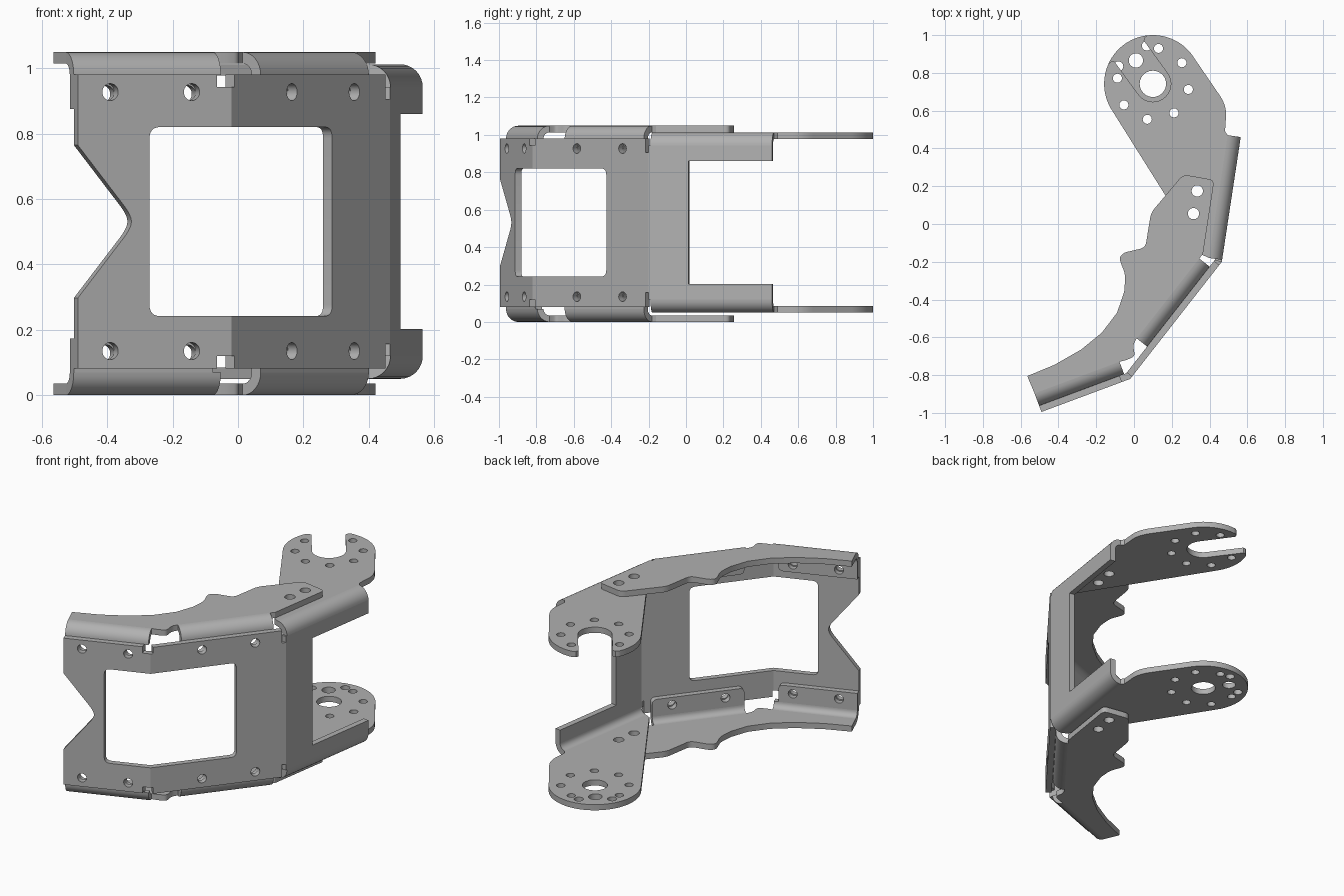
import bpy
import bmesh
from math import cos, sin, radians, pi
from mathutils import Matrix, Vector

if "Cube" in bpy.data.objects:
    bpy.data.objects.remove(bpy.data.objects["Cube"], do_unlink=True)

THICK = 0.035          # sheet thickness
RADIUS = 0.07          # outer bend radius
PANEL_MID = 0.531      # mid height of the bent panel
FLANGE_MID = 0.5245    # mid height of the side plates
UP = Vector((0, 0, 1))

metal = bpy.data.materials.new("grey_metal")
metal.use_nodes = True
metal.diffuse_color = (0.44, 0.44, 0.44, 1)
metal.node_tree.nodes["Principled BSDF"].inputs["Base Color"].default_value = metal.diffuse_color
parts = []


def add_object(name, mesh):
    mesh.materials.clear()
    mesh.materials.append(metal)
    obj = bpy.data.objects.new(name, mesh)
    bpy.context.collection.objects.link(obj)
    parts.append(obj)
    return obj


def fillet(points, steps=6):
    """Round every corner that carries a third value, its radius."""
    out = []
    for i, point in enumerate(points):
        here = Vector(point[:2])
        if len(point) < 3:
            out.append(here)
            continue
        before = Vector(points[i - 1][:2]) - here
        after = Vector(points[(i + 1) % len(points)][:2]) - here
        a = here + before.normalized() * min(point[2], before.length / 2)
        b = here + after.normalized() * min(point[2], after.length / 2)
        for k in range(steps + 1):
            t = k / steps
            out.append(a * (1 - t) ** 2 + here * 2 * t * (1 - t) + b * t * t)
    return out


def polar(centre, radius, angle):
    a = radians(angle)
    return (centre[0] + radius * cos(a), centre[1] + radius * sin(a))


def arc(centre, radius, start, end, steps=24):
    return [polar(centre, radius, start + (end - start) * k / steps) for k in range(steps + 1)]


def circle(x, y, radius):
    return arc((x, y), radius, 0, 345, 23)


def sheet(name, outline, holes, matrix):
    """Flat sheet cut from an outline and holes, centred on its plane."""
    curve = bpy.data.curves.new(name, "CURVE")
    curve.dimensions = "2D"
    curve.fill_mode = "BOTH"
    curve.extrude = THICK / 2
    for loop in [fillet(outline)] + holes:
        spline = curve.splines.new("POLY")
        spline.points.add(len(loop) - 1)
        for p, co in zip(spline.points, loop):
            p.co = (co[0], co[1], 0, 1)
        spline.use_cyclic_u = True
    temp = bpy.data.objects.new(name + "_outline", curve)
    bpy.context.collection.objects.link(temp)
    graph = bpy.context.evaluated_depsgraph_get()
    mesh = bpy.data.meshes.new_from_object(temp.evaluated_get(graph))
    bpy.data.objects.remove(temp, do_unlink=True)
    bpy.data.curves.remove(curve)
    bm = bmesh.new()
    bm.from_mesh(mesh)
    bmesh.ops.remove_doubles(bm, verts=bm.verts, dist=0.0001)
    bmesh.ops.recalc_face_normals(bm, faces=bm.faces)
    bm.to_mesh(mesh)
    bm.free()
    mesh.transform(matrix)
    return add_object(name, mesh)


class Wall:
    """One straight stretch of the bent panel, seen along its outer face."""

    def __init__(self, start, end):
        self.start = Vector((*start, 0))
        run = Vector((*end, 0)) - self.start
        self.length = run.length
        self.along = run.normalized()
        self.inward = UP.cross(self.along)

    def at(self, s, depth, z=0):
        return self.start + self.along * s + self.inward * depth + UP * z

    def flat(self, depth):
        m = Matrix((self.along, UP, -self.inward)).transposed().to_4x4()
        m.translation = self.at(0, depth + THICK / 2)
        return m

    def bend(self, name, s0, s1, depth, top):
        """Quarter-round bend from this wall into a horizontal plate."""
        bm = bmesh.new()
        ring = []
        for r, order in ((RADIUS, range(9)), (RADIUS - THICK, range(8, -1, -1))):
            for k in order:
                a = k / 8 * pi / 2
                ring.append(bm.verts.new(self.at(s0, depth + RADIUS - r * cos(a),
                                                 top - RADIUS + r * sin(a))))
        face = bm.faces.new(ring)
        moved = bmesh.ops.extrude_face_region(bm, geom=[face], use_keep_orig=True)["geom"]
        verts = [v for v in moved if isinstance(v, bmesh.types.BMVert)]
        bmesh.ops.translate(bm, verts=verts, vec=self.along * (s1 - s0))
        bmesh.ops.recalc_face_normals(bm, faces=bm.faces)
        mesh = bpy.data.meshes.new(name)
        bm.to_mesh(mesh)
        bm.free()
        return add_object(name, mesh)


def mirrored(obj, mid):
    """Copy an upper part to the lower side."""
    mesh = obj.data.copy()
    mesh.transform(Matrix.Translation((0, 0, 2 * mid)) @ Matrix.Diagonal((1, 1, -1, 1)))
    mesh.flip_normals()
    add_object(obj.name.replace("upper", "lower"), mesh)


def both(half, mid=PANEL_MID):
    """Complete an outline from its upper half."""
    return half + [(p[0], 2 * mid - p[1], *p[2:]) for p in reversed(half)]


corners = [(-0.49, -0.995), (-0.02, -0.82), (0.465, -0.2), (0.565, 0.46)]
front, middle, rear = [Wall(a, b) for a, b in zip(corners, corners[1:])]
TOP, SILL, HOLE_Z = 0.981, 0.82, 0.927


def screw_holes(spots, z, r=0.026):
    return [circle(s, z, r) for s in spots]


# Bent panel: front wall with V notch, middle wall, rear wall with open back
front_holes, middle_holes = (0.106, 0.372), (0.3, 0.61)
low = 2 * PANEL_MID - HOLE_Z
end = front.length
sheet("front_wall",
      both([(0.175, 0.55, 0.04), (0, 0.765), (0, TOP), (0.455, TOP), (0.455, 0.942),
            (end, 0.942), (end, SILL), (0.234, SILL, 0.035)]),
      screw_holes(front_holes, HOLE_Z) + screw_holes(front_holes, low), front.flat(0))
end = middle.length
sheet("middle_wall",
      both([(0.5, SILL, 0.035), (0, SILL), (0, 0.942), (0.015, 0.942), (0.015, TOP),
            (0.765, TOP), (0.765, 0.905), (end, 0.905)]),
      screw_holes(middle_holes, HOLE_Z) + screw_holes(middle_holes, low), middle.flat(0))
end = rear.length
ARM_TOP = 1.012
sheet("rear_wall",
      both([(0.215, 0.86), (end, 0.86), (end, ARM_TOP - RADIUS), (0, ARM_TOP - RADIUS)]),
      [], rear.flat(0))
mirrored(rear.bend("upper_arm_bend", 0.01, end, 0, ARM_TOP), PANEL_MID)

# Arms: the upper one has an open slot, the lower one a full disc
hub = (0.1, 0.742)
ROUND, SLOT, AXIS = 0.258, 0.095, 126
side = [rear.at(0.01, RADIUS)[:2], rear.at(end, RADIUS)[:2],
        (0.482, 0.49), (0.485, 0.54), (0.49, 0.59, 0.03), (0.475, 0.65, 0.04)]
root = [(0.365, -0.165)]
slotted = (arc(hub, ROUND, 31, AXIS - 30)
           + [polar(hub, 0.25, AXIS - 26), polar(hub, 0.235, AXIS - 24)]
           + arc(hub, SLOT, AXIS - 90, AXIS - 270)
           + [polar(hub, 0.235, AXIS + 24), polar(hub, 0.25, AXIS + 26)]
           + arc(hub, ROUND, AXIS + 30, 211))
ring = [circle(*polar(hub, 0.19, AXIS + 45 * k), 0.024) for k in range(1, 8)]
bolts = [circle(0.335, 0.175, 0.03), circle(0.315, 0.055, 0.03)]
disc_holes = [circle(*hub, 0.07), circle(*polar(hub, 0.153, AXIS), 0.038)]
disc_holes += [circle(*polar(hub, 0.205, AXIS + turn), 0.026) for turn in (-27, 27)]


def level(z):
    return Matrix.Translation((0, 0, z))


arm_z = ARM_TOP - THICK / 2
sheet("upper_arm", side + slotted + root, ring + bolts, level(arm_z))
sheet("lower_arm", side + arc(hub, ROUND, 31, 211, 48) + root, ring + bolts + disc_holes,
      level(2 * PANEL_MID - arm_z))

# Side plates: curved plate, bends and screwed tabs behind the panel
PLATE_TOP = 1.049
inner = THICK + RADIUS
edge = [(-0.565, -0.805), (-0.42, -0.745), (-0.28, -0.665), (-0.17, -0.575), (-0.09, -0.47),
        (-0.052, -0.36), (-0.045, -0.27, 0.03), (-0.08, -0.18, 0.03), (-0.055, -0.152, 0.02),
        (0.06, -0.125, 0.03), (0.09, 0.06, 0.03), (0.26, 0.262, 0.03), (0.425, 0.233, 0.03),
        (0.365, -0.16)]
edge += [middle.at(0.727, inner)[:2], middle.at(0.19, inner)[:2], (-0.005, -0.64, 0.02),
         (0.005, -0.7, 0.02), (-0.04, -0.72), front.at(0.48, inner)[:2],
         front.at(0, inner)[:2]]
mirrored(sheet("upper_side_plate", edge, bolts, level(PLATE_TOP - THICK / 2)), FLANGE_MID)

for label, wall, s0, s1, tab_end, spots in (
        ("front", front, 0, 0.48, 0.455, front_holes),
        ("middle", middle, 0.19, 0.727, 0.727, middle_holes)):
    bend = wall.bend(f"upper_{label}_bend", s0, s1, THICK, PLATE_TOP)
    z = PLATE_TOP - RADIUS
    tab = sheet(f"upper_{label}_tab",
                [(s0, z), (tab_end, z), (tab_end, 0.875, 0.03), (s0, 0.875, 0.03 * (s0 > 0))],
                screw_holes(spots, 0.921), wall.flat(THICK))
    for part in (bend, tab):
        mirrored(part, FLANGE_MID)

# Smooth the bends and hole walls, keep edges sharp
for obj in bpy.context.selected_objects:
    obj.select_set(False)
for obj in parts:
    obj.select_set(True)
bpy.context.view_layer.objects.active = parts[0]
bpy.ops.object.shade_smooth_by_angle(angle=radians(30))
